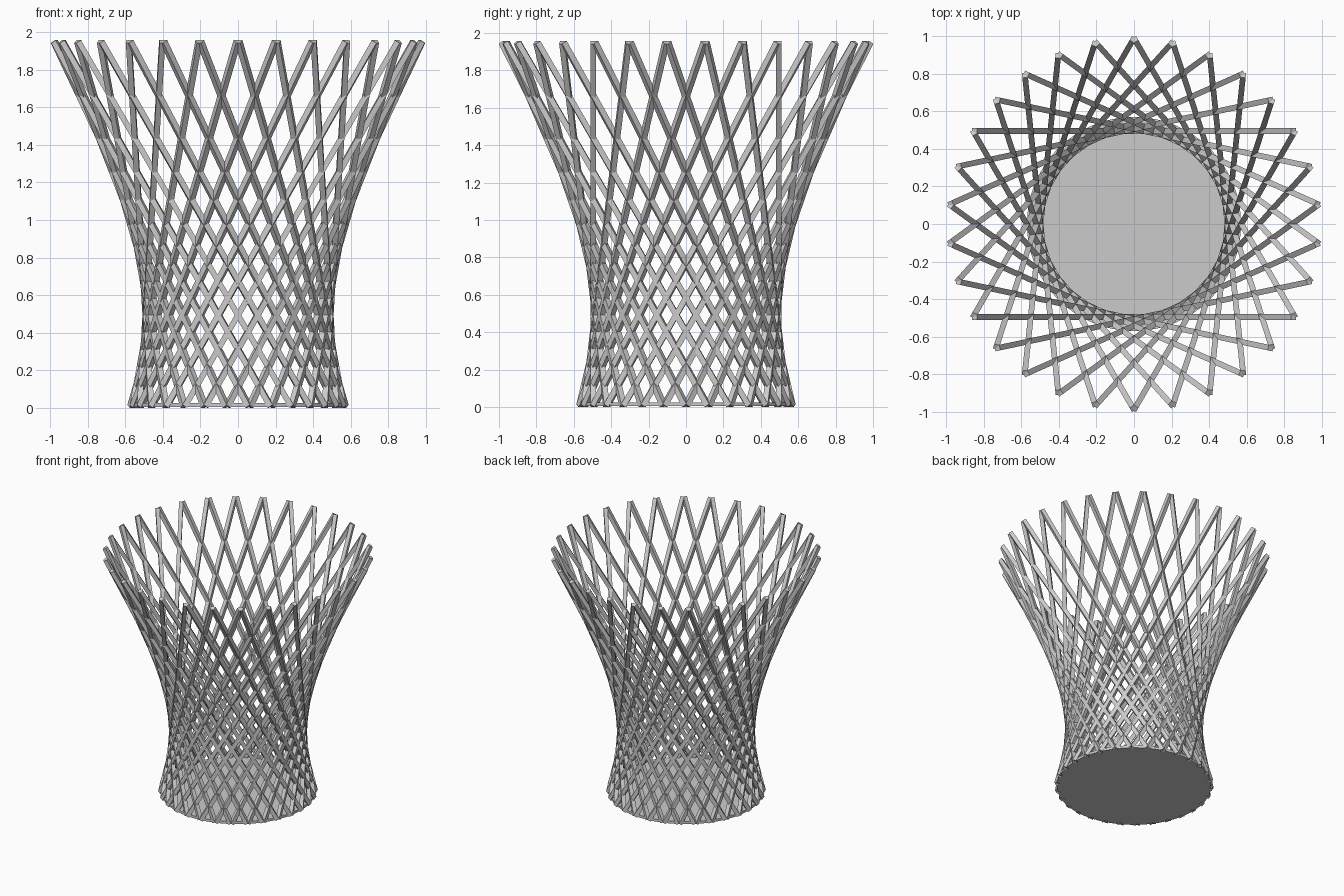
import bpy, math
from mathutils import Vector, Matrix

if "Cube" in bpy.data.objects:
    bpy.data.objects.remove(bpy.data.objects["Cube"])

COUNT = 30          # rods per leaning direction
WIDTH = 0.03        # square rod section
WAIST = 0.495       # distance of each rod from the axis
Z_LOW, Z_HIGH = 0.008, 1.95

grey = bpy.data.materials.new("grey")
grey.diffuse_color = (0.6, 0.6, 0.6, 1)
grey.use_nodes = True
grey.node_tree.nodes["Principled BSDF"].inputs["Base Color"].default_value = grey.diffuse_color


def rod(name, angle, lean):
    """Square rod touching the waist circle at the given angle, leaning along the tangent."""
    low = Vector((-0.283 * lean, WAIST, Z_LOW))
    high = Vector((0.849 * lean, WAIST, Z_HIGH))
    axis = (high - low).normalized()
    side = Vector((0, 1, 0))
    frame = Matrix((axis.cross(side), side, axis)).transposed()
    if frame.determinant() < 0:
        frame.col[0] = -frame.col[0]
    bpy.ops.mesh.primitive_cube_add(size=1)
    ob = bpy.context.object
    ob.name = name
    ob.data.transform(Matrix.Diagonal((WIDTH, WIDTH, (high - low).length, 1)))
    ob.data.transform(Matrix.Translation((low + high) / 2) @ frame.to_4x4())
    ob.data.transform(Matrix.Rotation(angle, 4, 'Z'))
    ob.data.materials.append(grey)


# Two crossing families of straight rods
for i in range(COUNT):
    turn = 2 * math.pi * i / COUNT
    rod(f"left_rod_{i + 1}", turn, -1)
    rod(f"right_rod_{i + 1}", turn, 1)

# Round floor
bpy.ops.mesh.primitive_cylinder_add(vertices=64, radius=0.57, depth=0.02, location=(0, 0, 0.015))
floor = bpy.context.object
floor.name = "floor_disc"
floor.data.materials.append(grey)
bpy.ops.object.shade_smooth_by_angle()
